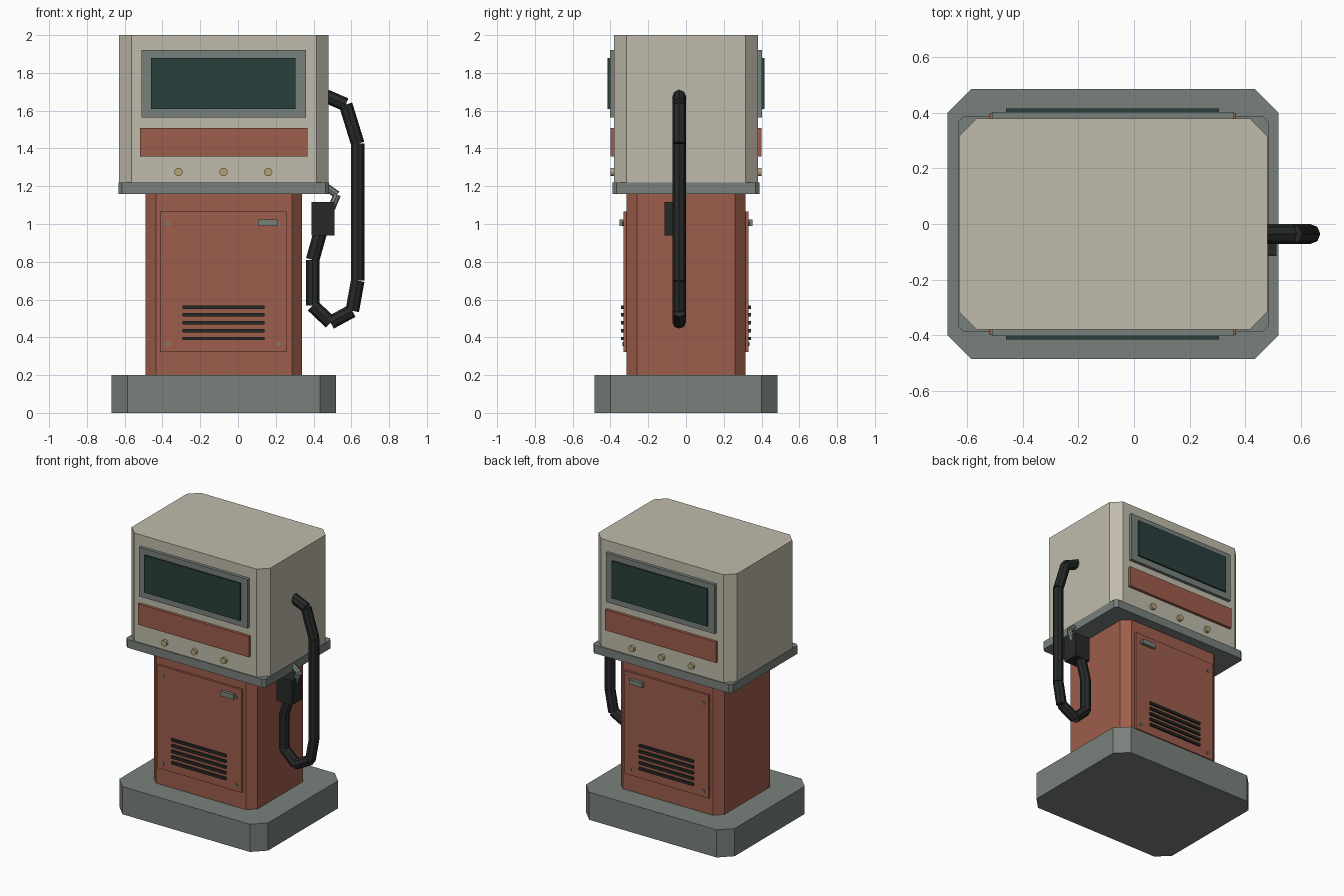
import bpy, math
from mathutils import Vector

if "Cube" in bpy.data.objects:
    bpy.data.objects.remove(bpy.data.objects["Cube"])


def material(name, rgb):
    m = bpy.data.materials.new(name)
    m.diffuse_color = (*rgb, 1)
    m.use_nodes = True
    m.node_tree.nodes["Principled BSDF"].inputs["Base Color"].default_value = m.diffuse_color
    return m


CREAM = material("cream_paint", (0.53, 0.50, 0.41))
RED = material("red_paint", (0.34, 0.11, 0.07))
STEEL = material("grey_metal", (0.19, 0.22, 0.20))
GLASS = material("dark_glass", (0.022, 0.05, 0.045))
RUBBER = material("black_rubber", (0.02, 0.023, 0.022))
BRASS = material("brass", (0.45, 0.36, 0.18))


def mesh_object(name, verts, faces, mat):
    me = bpy.data.meshes.new(name)
    me.from_pydata(verts, [], faces)
    me.materials.append(mat)
    ob = bpy.data.objects.new(name, me)
    bpy.context.collection.objects.link(ob)
    return ob


def chamfered_block(name, x0, x1, hy, z0, z1, c, mat):
    """Upright prism with cut corners, symmetric in y."""
    ring = [(x0 + c, -hy), (x1 - c, -hy), (x1, -hy + c), (x1, hy - c),
            (x1 - c, hy), (x0 + c, hy), (x0, hy - c), (x0, -hy + c)]
    verts = [(x, y, z) for z in (z0, z1) for x, y in ring]
    faces = [tuple(range(7, -1, -1)), tuple(range(8, 16))]
    faces += [(i, (i + 1) % 8, (i + 1) % 8 + 8, i + 8) for i in range(8)]
    return mesh_object(name, verts, faces, mat)


def box(name, x0, x1, y0, y1, z0, z1, mat):
    y0, y1 = sorted((y0, y1))
    verts = [(x, y, z) for z in (z0, z1)
             for x, y in ((x0, y0), (x1, y0), (x1, y1), (x0, y1))]
    faces = [(3, 2, 1, 0), (4, 5, 6, 7)]
    faces += [(i, (i + 1) % 4, (i + 1) % 4 + 4, i + 4) for i in range(4)]
    return mesh_object(name, verts, faces, mat)


def rod(name, a, b, r, mat, sides=8):
    a, b = Vector(a), Vector(b)
    d = b - a
    bpy.ops.mesh.primitive_cylinder_add(
        vertices=sides, radius=r, depth=d.length, location=(a + b) / 2,
        rotation=d.to_track_quat('Z', 'Y').to_euler())
    ob = bpy.context.object
    ob.name = name
    ob.data.materials.append(mat)
    return ob


# Main stacked volumes
chamfered_block("base", -0.67, 0.52, 0.485, 0, 0.2, 0.085, STEEL)
chamfered_block("cabinet", -0.49, 0.34, 0.315, 0.2, 1.16, 0.055, RED)
chamfered_block("collar", -0.633, 0.483, 0.388, 1.16, 1.22, 0.02, STEEL)
chamfered_block("head", -0.63, 0.48, 0.38, 1.22, 2.0, 0.065, CREAM)

# Matching details on the front and back faces
for side, s in (("front", -1), ("back", 1)):
    box(f"{side}_display_frame", -0.51, 0.36, s * 0.37, s * 0.403, 1.565, 1.92, STEEL)
    box(f"{side}_display_glass", -0.46, 0.305, s * 0.39, s * 0.415, 1.61, 1.88, GLASS)
    box(f"{side}_red_band", -0.52, 0.367, s * 0.37, s * 0.4, 1.357, 1.507, RED)
    for i, x in enumerate((-0.315, -0.077, 0.16)):
        rod(f"{side}_button_{i}", (x, s * 0.37, 1.275), (x, s * 0.4, 1.275),
            0.022, BRASS, 16)

    # Service door with handle, screws and vents
    box(f"{side}_door", -0.412, 0.26, s * 0.3, s * 0.33, 0.322, 1.067, RED)
    box(f"{side}_door_handle", 0.105, 0.21, s * 0.32, s * 0.352, 0.99, 1.025, STEEL)
    for x in (-0.37, 0.215):
        for z in (0.365, 1.0):
            rod(f"{side}_door_screw", (x, s * 0.32, z), (x, s * 0.337, z),
                0.011, STEEL, 10)
    for i in range(5):
        z = 0.394 + i * 0.0415
        box(f"{side}_vent_{i}", -0.295, 0.14, s * 0.32, s * 0.344,
            z - 0.009, z + 0.009, RUBBER)

# Segmented hose hanging on the right side
HY = -0.036
path = [(0.46, 1.68), (0.57, 1.632), (0.634, 1.425), (0.634, 0.70),
        (0.605, 0.54), (0.49, 0.478), (0.395, 0.568), (0.395, 0.81), (0.437, 0.96)]
for i, (p, q) in enumerate(zip(path, path[1:])):
    rod(f"hose_segment_{i}", (p[0], HY, p[1]), (q[0], HY, q[1]), 0.036, RUBBER)

# Nozzle grip and bent spout
box("nozzle_grip", 0.39, 0.512, -0.115, 0.0, 0.94, 1.117, RUBBER)
spout = [(0.48, 1.05), (0.525, 1.155), (0.455, 1.205)]
for i, (p, q) in enumerate(zip(spout, spout[1:])):
    rod(f"nozzle_spout_{i}", (p[0], HY - 0.015, p[1]), (q[0], HY - 0.015, q[1]),
        0.02, STEEL)
